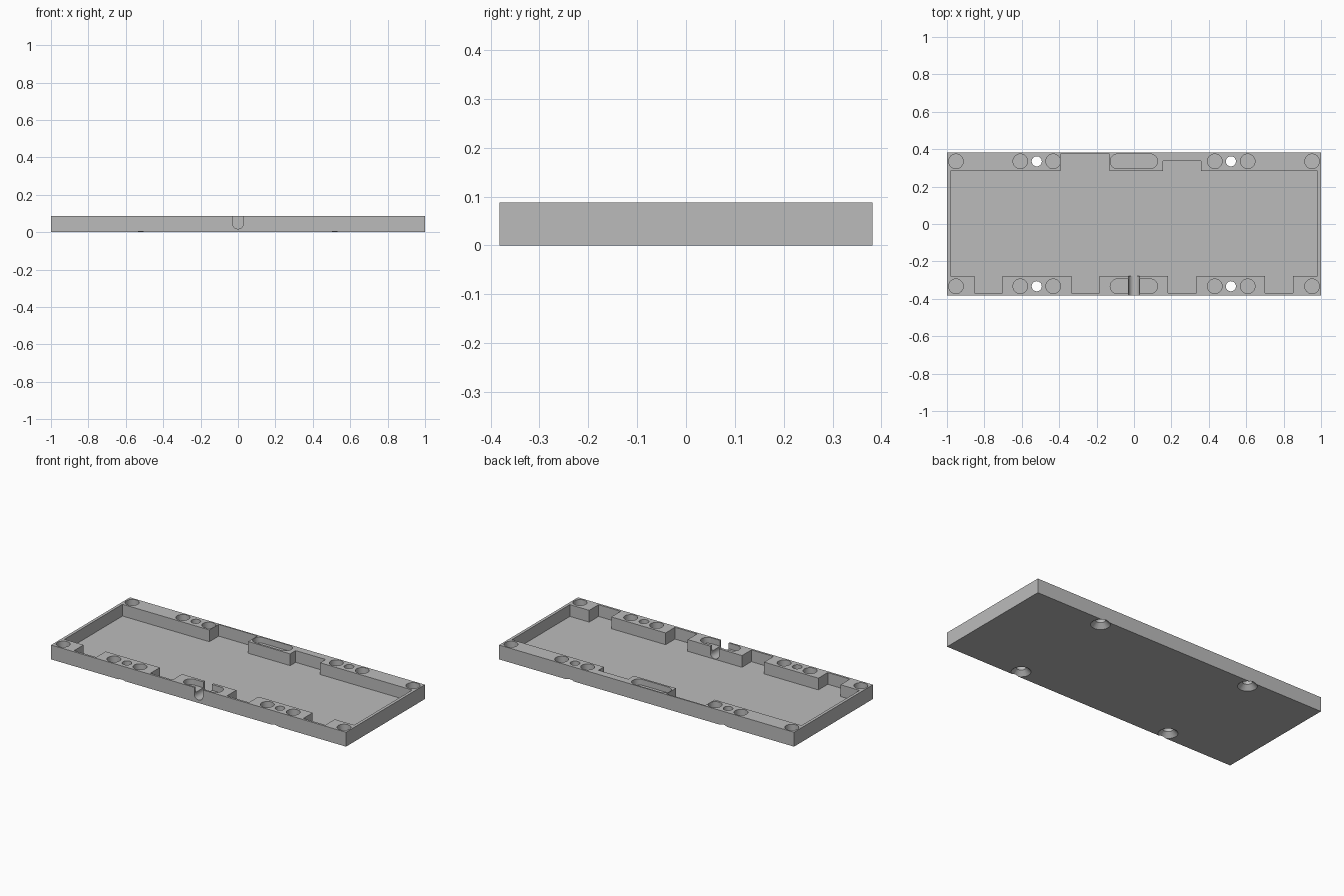
import bpy, bmesh
from math import pi, cos, sin, radians

cube = bpy.data.objects.get("Cube")
if cube:
    bpy.data.objects.remove(cube, do_unlink=True)

HEIGHT, FLOOR, POCKET_Z = 0.088, 0.016, 0.052
HALF_X, HALF_Y = 1.0, 0.382
ROWS = (0.335, -0.333)

grey = bpy.data.materials.new("light_grey")
grey.use_nodes = True
colour = (0.5, 0.5, 0.5, 1)
grey.diffuse_color = colour
grey.node_tree.nodes["Principled BSDF"].inputs["Base Color"].default_value = colour


def prism(name, outline, z0, z1):
    """Extrude a counter-clockwise outline from z0 to z1."""
    bm = bmesh.new()
    face = bm.faces.new([bm.verts.new((x, y, z0)) for x, y in outline])
    new = bmesh.ops.extrude_face_region(bm, geom=[face])["geom"]
    bmesh.ops.translate(bm, vec=(0, 0, z1 - z0),
                        verts=[v for v in new if isinstance(v, bmesh.types.BMVert)])
    bmesh.ops.recalc_face_normals(bm, faces=bm.faces)
    return to_object(bm, name)


def to_object(bm, name):
    mesh = bpy.data.meshes.new(name)
    bm.to_mesh(mesh)
    bm.free()
    mesh.materials.append(grey)
    obj = bpy.data.objects.new(name, mesh)
    bpy.context.collection.objects.link(obj)
    return obj


def arc(cx, cy, r, start, end, steps):
    return [(cx + r * cos(start + (end - start) * i / steps),
             cy + r * sin(start + (end - start) * i / steps)) for i in range(steps + 1)]


def slot(x0, x1, y, r):
    return arc(x1, y, r, -pi / 2, pi / 2, 20) + arc(x0, y, r, pi / 2, 3 * pi / 2, 20)


def cut(body, cutter):
    """Subtract a cutter and discard it."""
    cutter.hide_render = True
    mod = body.modifiers.new("cut", "BOOLEAN")
    mod.operation, mod.solver, mod.object = "DIFFERENCE", "EXACT", cutter
    bpy.context.view_layer.objects.active = body
    bpy.ops.object.modifier_apply(modifier=mod.name)
    bpy.data.objects.remove(cutter, do_unlink=True)


# Outer slab
tray = prism("tray", [(-HALF_X, -HALF_Y), (HALF_X, -HALF_Y),
                      (HALF_X, HALF_Y), (-HALF_X, HALF_Y)], 0, HEIGHT)

# Stepped interior: front recesses between blocks, then the two back recesses
INNER_X, FRONT, BACK = 0.982, -0.278, 0.284
outline = [(-INNER_X, FRONT)]
for cx in (-0.778, -0.26, 0.258, 0.776):
    a, b = cx - 0.075, cx + 0.075
    outline += [(a, FRONT), (a, -0.369), (b, -0.369), (b, FRONT)]
outline += [(INNER_X, FRONT), (INNER_X, BACK)]
for a, b, y in ((0.155, 0.358, 0.337), (-0.393, -0.13, 0.374)):
    outline += [(b, BACK), (b, y), (a, y), (a, BACK)]
outline.append((-INNER_X, BACK))
cut(tray, prism("interior_cutter", outline, FLOOR, HEIGHT + 0.1))

for y in ROWS:
    # Round pockets and the long central pocket
    for x in (0.952, 0.608, 0.432):
        for side in (-1, 1):
            circle = arc(side * x, y, 0.039, 0, 2 * pi, 40)[:-1]
            cut(tray, prism("pocket_cutter", circle, POCKET_Z, HEIGHT + 0.1))
    cut(tray, prism("slot_cutter", slot(-0.088, 0.087, y, 0.039), POCKET_Z, HEIGHT + 0.1))

    # Screw holes with countersinks underneath
    for x in (-0.52, 0.518):
        circle = arc(x, y, 0.027, 0, 2 * pi, 32)[:-1]
        cut(tray, prism("screw_cutter", circle, -0.1, HEIGHT + 0.1))
        bm = bmesh.new()
        bmesh.ops.create_cone(bm, cap_ends=True, segments=32,
                              radius1=0.064, radius2=0.026, depth=0.038)
        bmesh.ops.translate(bm, vec=(x, y, 0.009), verts=bm.verts)
        cut(tray, to_object(bm, "countersink_cutter"))

# Round-bottomed cable groove through the front wall
profile = [(0.029, 0.2)] + [(-0.029, 0.2)] + arc(0, 0.047, 0.029, pi, 2 * pi, 20)
groove = prism("groove_cutter", profile, 0.27, 0.45)
groove.rotation_euler.x = radians(90)
bpy.context.view_layer.update()
cut(tray, groove)

# Smooth curved walls, sharp edges elsewhere
bpy.ops.object.select_all(action="DESELECT")
tray.select_set(True)
bpy.context.view_layer.objects.active = tray
bpy.ops.object.shade_smooth_by_angle(angle=radians(30))
